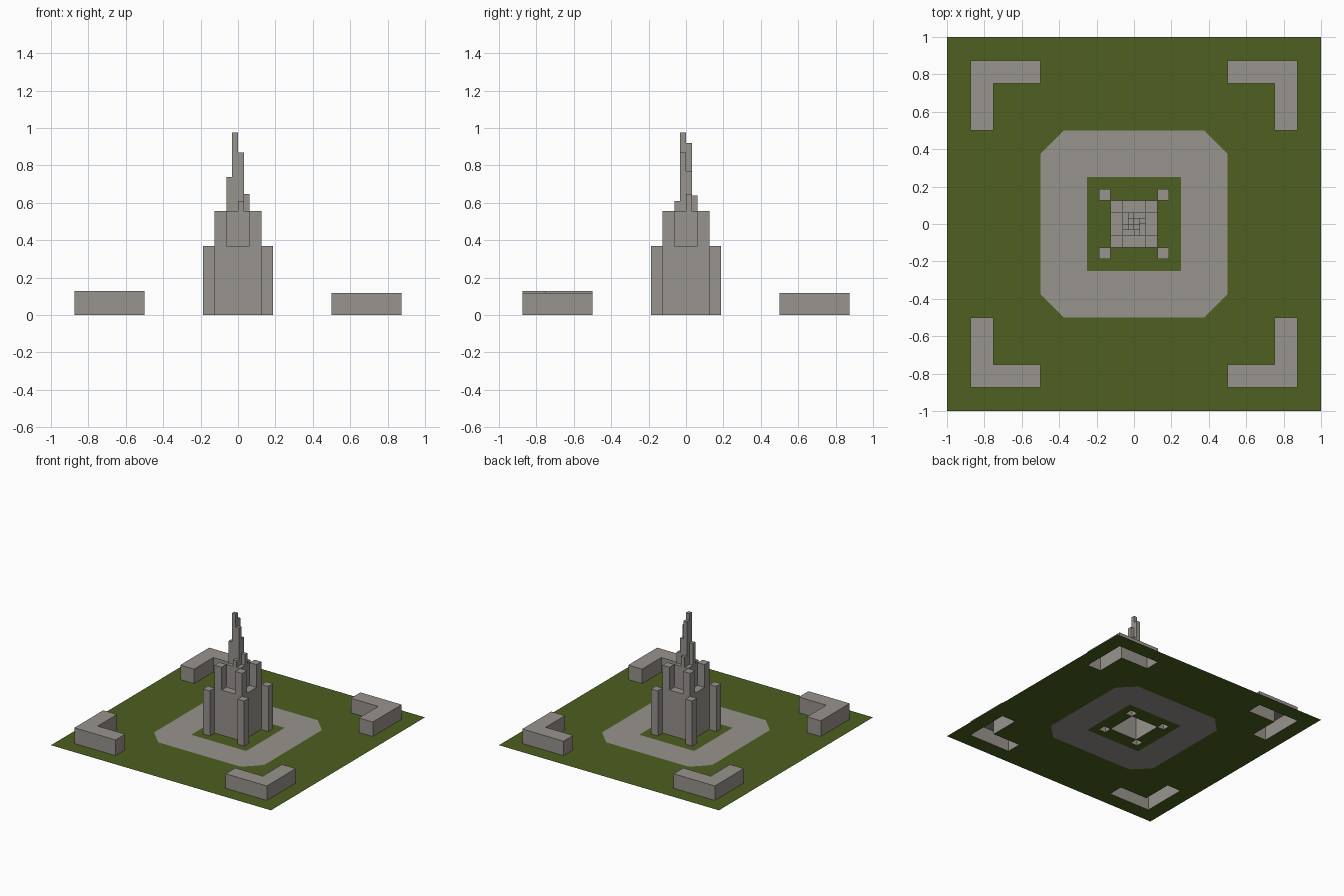
import bpy, bmesh

if "Cube" in bpy.data.objects:
    bpy.data.objects.remove(bpy.data.objects["Cube"])


def material(name, rgb):
    m = bpy.data.materials.new(name)
    m.diffuse_color = (*rgb, 1)
    m.use_nodes = True
    m.node_tree.nodes["Principled BSDF"].inputs["Base Color"].default_value = m.diffuse_color
    return m


GREEN = material("grass green", (0.075, 0.116, 0.014))
GREY = material("stone grey", (0.315, 0.292, 0.27))


def finish(name, bm, mats):
    bmesh.ops.remove_doubles(bm, verts=bm.verts, dist=1e-5)
    me = bpy.data.meshes.new(name)
    bm.to_mesh(me)
    bm.free()
    for m in mats:
        me.materials.append(m)
    ob = bpy.data.objects.new(name, me)
    bpy.context.collection.objects.link(ob)


def face(bm, pts, mat=0):
    bm.faces.new([bm.verts.new(p) for p in pts]).material_index = mat


def mirrored(vals):
    return sorted({s * v for v in vals for s in (-1, 1)})


def terrace(name, xs, ys, height):
    """Open-bottomed stepped block: a roof per cell, walls where the height drops."""
    bm = bmesh.new()
    nx, ny = len(xs) - 1, len(ys) - 1

    def h(i, j):
        if 0 <= i < nx and 0 <= j < ny:
            return height((xs[i] + xs[i + 1]) / 2, (ys[j] + ys[j + 1]) / 2)
        return 0

    for i in range(nx):
        for j in range(ny):
            top = h(i, j)
            if top == 0:
                continue
            c = [(xs[i], ys[j]), (xs[i + 1], ys[j]),
                 (xs[i + 1], ys[j + 1]), (xs[i], ys[j + 1])]
            face(bm, [(*p, top) for p in c])
            for k, (di, dj) in enumerate([(0, -1), (1, 0), (0, 1), (-1, 0)]):
                low = h(i + di, j + dj)
                if low < top:
                    a, b = c[k], c[(k + 1) % 4]
                    face(bm, [(*a, low), (*b, low), (*b, top), (*a, top)])
    finish(name, bm, [GREY])


# Ground: lawn with a chamfered paved ring, open under every building
def is_building(x, y):
    ax, ay = abs(x), abs(y)
    lo, hi = min(ax, ay), max(ax, ay)
    corner_block = 0.5 < lo and 0.75 < hi < 0.875 and lo < 0.875
    post = 0.125 < lo and hi < 0.1875
    return corner_block or post or hi < 0.125


bm = bmesh.new()
g = mirrored([0.125, 0.1875, 0.25, 0.375, 0.5, 0.75, 0.875, 1])
for x0, x1 in zip(g, g[1:]):
    for y0, y1 in zip(g, g[1:]):
        x, y = (x0 + x1) / 2, (y0 + y1) / 2
        if is_building(x, y):
            continue
        lo, hi = sorted((abs(x), abs(y)))
        c = [(x0, y0, 0), (x1, y0, 0), (x1, y1, 0), (x0, y1, 0)]
        if 0.375 < lo and hi < 0.5:
            # ring corner: outer triangle is lawn, inner triangle paved
            k = max(range(4), key=lambda n: abs(c[n][0]) + abs(c[n][1]))
            face(bm, [c[k - 1], c[k], c[(k + 1) % 4]], 0)
            face(bm, [c[(k + 1) % 4], c[(k + 2) % 4], c[k - 1]], 1)
        else:
            face(bm, c, 1 if 0.25 < hi < 0.5 else 0)
finish("lawn_and_paved_ring", bm, [GREEN, GREY])

# Four L-shaped corner buildings
for sx in (-1, 1):
    for sy in (-1, 1):
        top = 0.129 if sx < 0 and sy < 0 else 0.119
        terrace(f"corner_building_{'left' if sx < 0 else 'right'}_{'front' if sy < 0 else 'back'}",
                sorted(sx * v for v in (0.5, 0.75, 0.875)),
                sorted(sy * v for v in (0.5, 0.75, 0.875)),
                lambda x, y: top if max(abs(x), abs(y)) > 0.75 else 0)


# Central tower: keep with posts, upper tier with turrets, pinwheel spire
U = 0.03125
SPIRE = {(-1, -1): 0.975, (-1, 0): 0.92, (0, -1): 0.868, (0, 0): 0.77,
         (-2, -1): 0.738, (1, 0): 0.647, (0, -2): 0.61, (-1, 1): 0.64}


def tower_height(x, y):
    lo, hi = sorted((abs(x), abs(y)))
    if hi > 0.125:
        return 0.37 if lo > 0.125 else 0
    if hi > 0.0625:
        return 0.557 if lo > 0.0625 else 0.37
    return SPIRE.get((int(x // U), int(y // U)), 0.557)


t = mirrored([0, U, 2 * U, 4 * U, 6 * U])
terrace("central_tower", t, t, tower_height)
